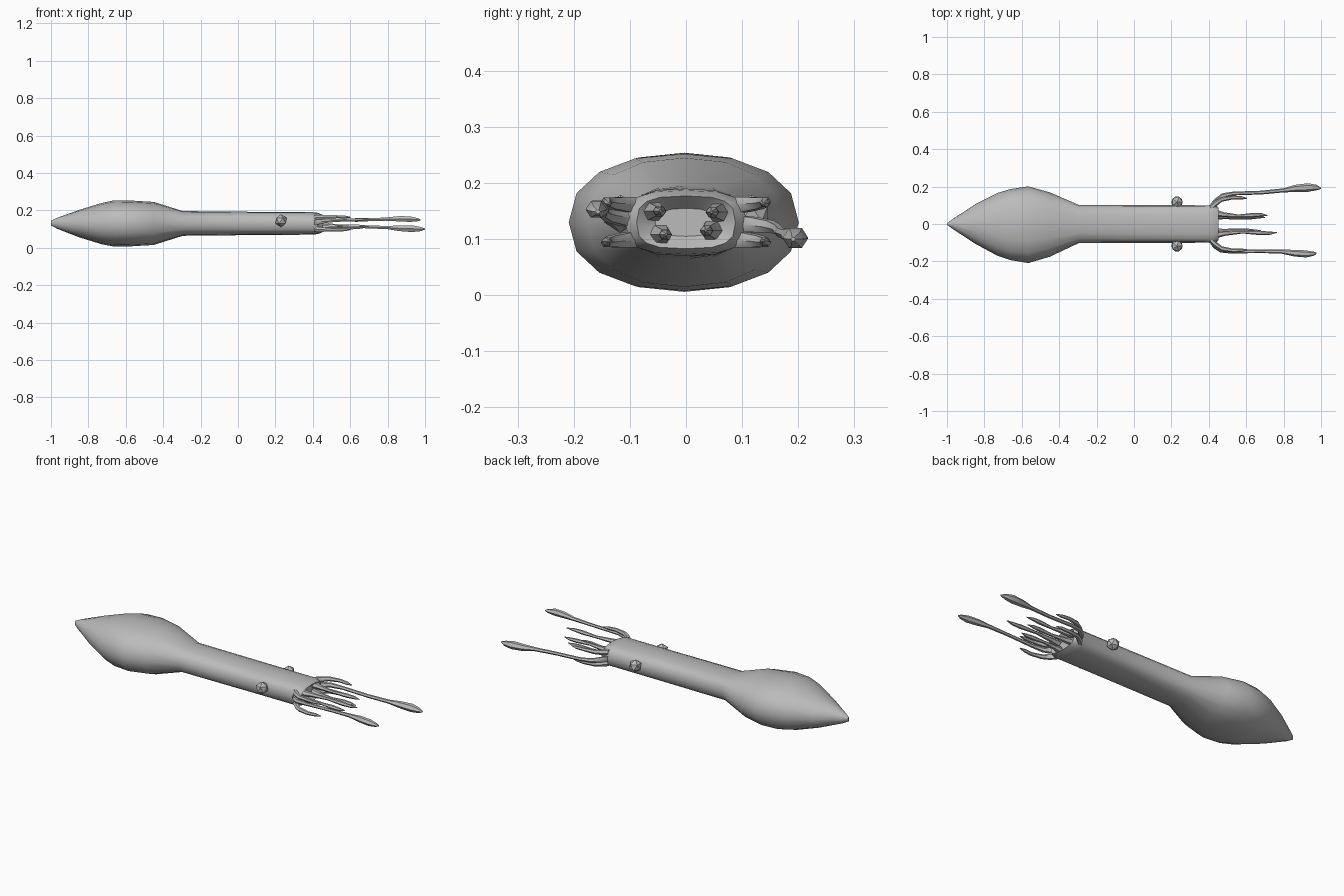
import bpy, bmesh, math
from mathutils import Vector

if "Cube" in bpy.data.objects:
    bpy.data.objects.remove(bpy.data.objects["Cube"])

grey = bpy.data.materials.new("squid grey")
grey.diffuse_color = (0.5, 0.5, 0.5, 1)
grey.use_nodes = True
grey.node_tree.nodes["Principled BSDF"].inputs["Base Color"].default_value = grey.diffuse_color


def finish(name, bm, angle=35):
    bmesh.ops.recalc_face_normals(bm, faces=bm.faces)
    mesh = bpy.data.meshes.new(name)
    bm.to_mesh(mesh)
    bm.free()
    obj = bpy.data.objects.new(name, mesh)
    bpy.context.collection.objects.link(obj)
    mesh.materials.append(grey)
    bpy.ops.object.select_all(action='DESELECT')
    obj.select_set(True)
    bpy.context.view_layer.objects.active = obj
    bpy.ops.object.shade_smooth_by_angle(angle=math.radians(angle))
    return obj


def loft(name, rings, sides, angle=35):
    """Skin rings (x, y, z, half width, half height, squareness) along x."""
    bm = bmesh.new()
    loops = []
    for x, y, z, w, h, n in rings:
        loop = []
        for i in range(sides):
            a = 2 * math.pi * i / sides
            c, s = math.cos(a), math.sin(a)
            loop.append(bm.verts.new((
                x, y + w * math.copysign(abs(c) ** (2 / n), c),
                z + h * math.copysign(abs(s) ** (2 / n), s))))
        loops.append(loop)
    for a, b in zip(loops, loops[1:]):
        for i in range(sides):
            j = (i + 1) % sides
            bm.faces.new((a[i], a[j], b[j], b[i]))
    bm.faces.new(loops[0])
    bm.faces.new(loops[-1])
    return finish(name, bm, angle)


# Mantle and head: pointed tail, swollen middle, long boxy neck, hollow mouth
loft("body", [
    (-1.0, 0, .132, .004, .012, 2), (-.97, 0, .131, .026, .028, 2),
    (-.85, 0, .129, .105, .073, 2.1), (-.73, -.002, .129, .168, .110, 2.2),
    (-.66, -.003, .130, .190, .124, 2.25), (-.565, -.004, .130, .205, .122, 2.25),
    (-.45, -.003, .130, .172, .115, 2.25), (-.295, 0, .130, .102, .066, 2.6),
    (.10, 0, .130, .101, .062, 2.8), (.40, 0, .130, .100, .060, 3),
    (.425, 0, .130, .108, .057, 3), (.452, 0, .130, .088, .047, 3),
    (.425, 0, .130, .055, .025, 2.5)], 16)

# Eyes
for side, name in ((1, "left_eye"), (-1, "right_eye")):
    bm = bmesh.new()
    bmesh.ops.create_icosphere(bm, subdivisions=1, radius=.034)
    bmesh.ops.translate(bm, verts=bm.verts, vec=Vector((.23, side * .117, .145)))
    finish(name, bm)


def arm(name, points):
    """Tapered limb from (x, y, z, radius) points."""
    loft(name, [(x, y, z, r, r * .9, 2) for x, y, z, r in points], 6, 50)


# Long feeding tentacles with leaf-shaped clubs
arm("left_tentacle", [
    (.41, .092, .128, .018), (.435, .120, .126, .017), (.47, .150, .122, .014),
    (.53, .163, .118, .010), (.68, .168, .112, .010), (.80, .180, .108, .011),
    (.86, .190, .104, .019), (.93, .195, .102, .023), (.975, .195, .100, .015),
    (1.0, .191, .100, .004)])
arm("right_tentacle", [
    (.41, -.092, .135, .018), (.43, -.115, .138, .017), (.46, -.138, .142, .014),
    (.52, -.148, .146, .010), (.68, -.146, .150, .009), (.79, -.148, .153, .011),
    (.86, -.156, .155, .018), (.92, -.160, .153, .019), (.96, -.159, .150, .011),
    (.975, -.157, .149, .004)])

# Inner short arms: slim stalk, slightly swollen, pointed end
for name, x_end, y, z in (("upper_left_arm", .715, .045, .148),
                          ("upper_right_arm", .765, -.045, .150),
                          ("lower_left_arm", .70, .035, .115),
                          ("lower_right_arm", .68, -.035, .108)):
    span = x_end - .43
    arm(name, [(.43 + span * t, y * k, z, r) for t, k, r in (
        (0, 1.3, .021), (.18, 1.1, .013), (.45, .95, .008),
        (.72, 1.05, .012), (.88, 1.1, .009), (1, 1, .002))])

# Outer short arms: bow outward from the corners of the head
for side, s in (("left", 1), ("right", -1)):
    for level, dz in (("upper", 1), ("lower", -1)):
        arm(f"outer_{level}_{side}_arm", [
            (x, s * y, .13 + dz * z, r) for x, y, z, r in (
                (.41, .085, .030, .018), (.435, .108, .032, .017),
                (.47, .132, .034, .013), (.53, .142, .036, .010),
                (.575, .140, .034, .009), (.605, .137, .033, .002))])
